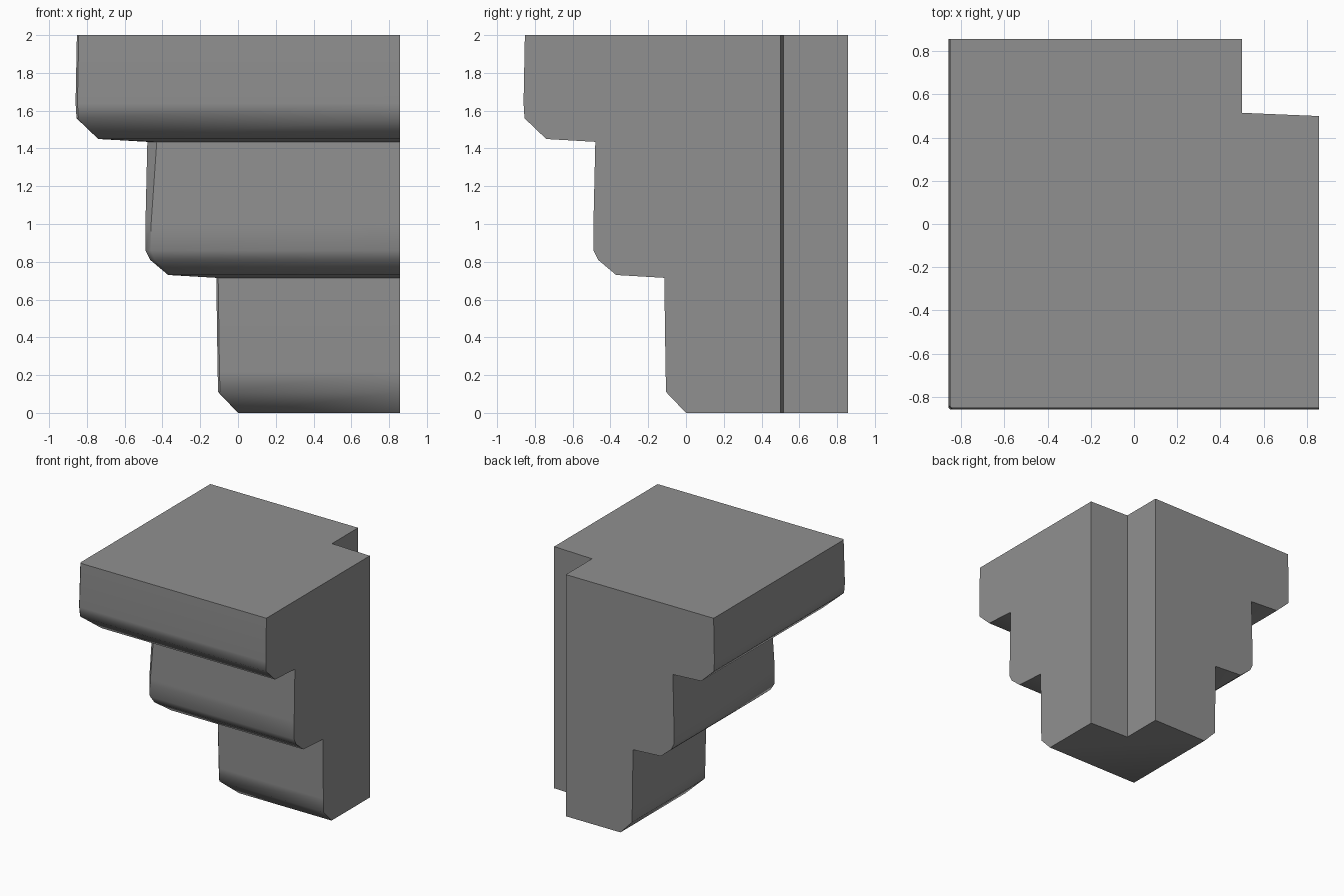
import bpy
import bmesh
from math import radians

cube = bpy.data.objects.get("Cube")
if cube:
    bpy.data.objects.remove(cube, do_unlink=True)

# Plain stone grey
stone = bpy.data.materials.new("stone_grey")
stone.use_nodes = True
GREY = (0.28, 0.28, 0.28, 1)
stone.diffuse_color = GREY
stone.node_tree.nodes["Principled BSDF"].inputs["Base Color"].default_value = GREY

OUTER = 0.857   # back and left wall planes
NOTCH = 0.5     # inner corner of the back notch


def section(s, z, cut):
    """Square section from s to OUTER, front corner cut, back corner notched."""
    outline = [(s + cut, s), (OUTER, s), (OUTER, NOTCH), (NOTCH, NOTCH + 0.015),
               (NOTCH, OUTER), (s, OUTER), (s, s + cut)]
    return [(x, y, z) for x, y in outline]


# Stepped, chamfered tiers from the base up: (front offset, height, corner cut)
levels = [
    (0.00, 0.00, 0.01), (-0.105, 0.11, 0.01), (-0.108, 0.22, 0.01), (-0.115, 0.715, 0.01),
    (-0.37, 0.73, 0.02), (-0.465, 0.81, 0.025), (-0.49, 0.86, 0.03),
    (-0.49, 1.0, 0.03), (-0.48, 1.435, 0.05),
    (-0.74, 1.45, 0.01), (-0.855, 1.56, 0.01), (-0.86, 1.64, 0.01),
    (-0.853, 2.0, 0.01),
]

bm = bmesh.new()
rings = [[bm.verts.new(p) for p in section(*level[:2], level[2])] for level in levels]
for low, high in zip(rings, rings[1:]):
    n = len(low)
    for i in range(n):
        j = (i + 1) % n
        bm.faces.new((low[i], low[j], high[j], high[i]))
bm.faces.new(list(reversed(rings[0])))
bm.faces.new(rings[-1])
bmesh.ops.recalc_face_normals(bm, faces=bm.faces)

mesh = bpy.data.meshes.new("stepped_corner_block")
bm.to_mesh(mesh)
bm.free()
mesh.materials.append(stone)
block = bpy.data.objects.new("stepped_corner_block", mesh)
bpy.context.collection.objects.link(block)

# Soften the chamfers, keep the main corners crisp
bpy.ops.object.select_all(action="DESELECT")
block.select_set(True)
bpy.context.view_layer.objects.active = block
bpy.ops.object.shade_smooth_by_angle(angle=radians(44))
